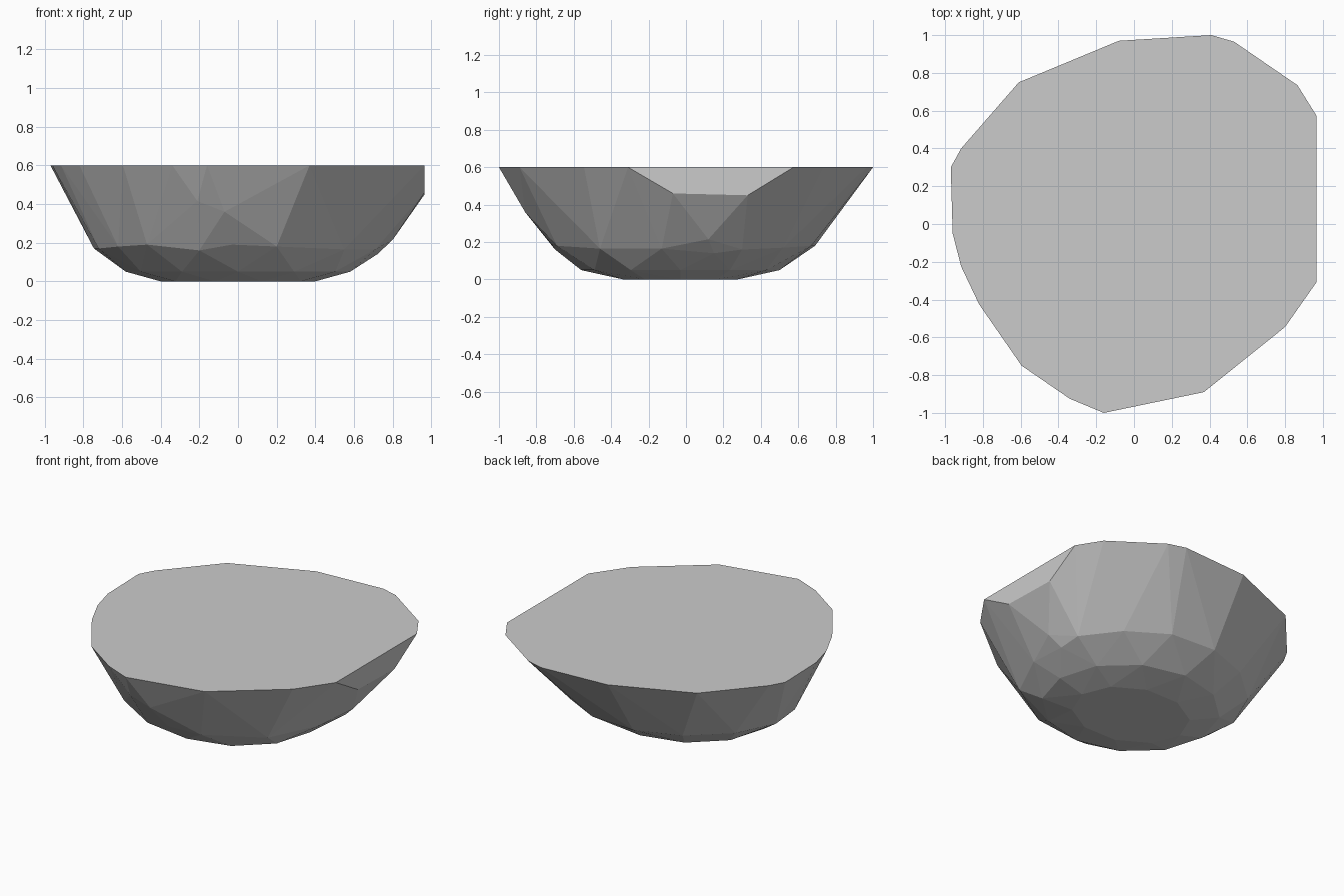
import bpy, bmesh, math

# Rim outline of the flat-topped rock
rim = [(-0.08, 0.97), (0.41, 1.0), (0.53, 0.965), (0.865, 0.735), (0.965, 0.575),
       (0.965, -0.31), (0.80, -0.545), (0.37, -0.89), (-0.16, -1.0), (-0.34, -0.925),
       (-0.595, -0.75), (-0.82, -0.425), (-0.915, -0.225), (-0.96, -0.05),
       (-0.97, 0.3), (-0.915, 0.4), (-0.61, 0.75)]
points = [(x, y, 0.6) for x, y in rim]

# Lower corners of the sheer right face, and facets above the belt
points += [(0.965, -0.07, 0.46), (0.965, 0.33, 0.45), (0.80, 0.12, 0.215),
           (-0.07, -0.86, 0.36), (-0.21, -0.875, 0.415)]

# Belt where the sides turn under
points += [(-0.47, -0.57, 0.19), (-0.20, -0.70, 0.16), (-0.03, -0.72, 0.19),
           (0.20, -0.69, 0.18), (0.55, -0.46, 0.165), (0.71, -0.13, 0.165),
           (0.72, 0.15, 0.14), (0.71, 0.30, 0.16), (0.52, 0.52, 0.17),
           (0.25, 0.67, 0.18), (-0.08, 0.69, 0.18), (-0.38, 0.58, 0.18),
           (-0.63, 0.36, 0.18), (-0.745, 0.08, 0.17), (-0.72, -0.16, 0.17),
           (-0.62, -0.40, 0.18)]


def ring(count, rx, ry, cy, z, turn):
    return [(rx * math.cos(math.tau * (i + turn) / count),
             cy + ry * math.sin(math.tau * (i + turn) / count), z)
            for i in range(count)]


# Underside chamfer and flat foot
points += ring(12, 0.58, 0.53, -0.03, 0.05, 0)
points += ring(10, 0.40, 0.32, -0.03, 0.0, 0)

bm = bmesh.new()
for p in points:
    bm.verts.new(p)
hull = bmesh.ops.convex_hull(bm, input=bm.verts)
loose = {v for v in hull["geom_interior"] + hull["geom_unused"]
         if isinstance(v, bmesh.types.BMVert)}
bmesh.ops.delete(bm, geom=list(loose), context='VERTS')
bmesh.ops.dissolve_limit(bm, angle_limit=0.01, verts=bm.verts, edges=bm.edges)
bmesh.ops.recalc_face_normals(bm, faces=bm.faces)

mesh = bpy.data.meshes.new("rock")
bm.to_mesh(mesh)
bm.free()
rock = bpy.data.objects.new("rock", mesh)
bpy.context.collection.objects.link(rock)
